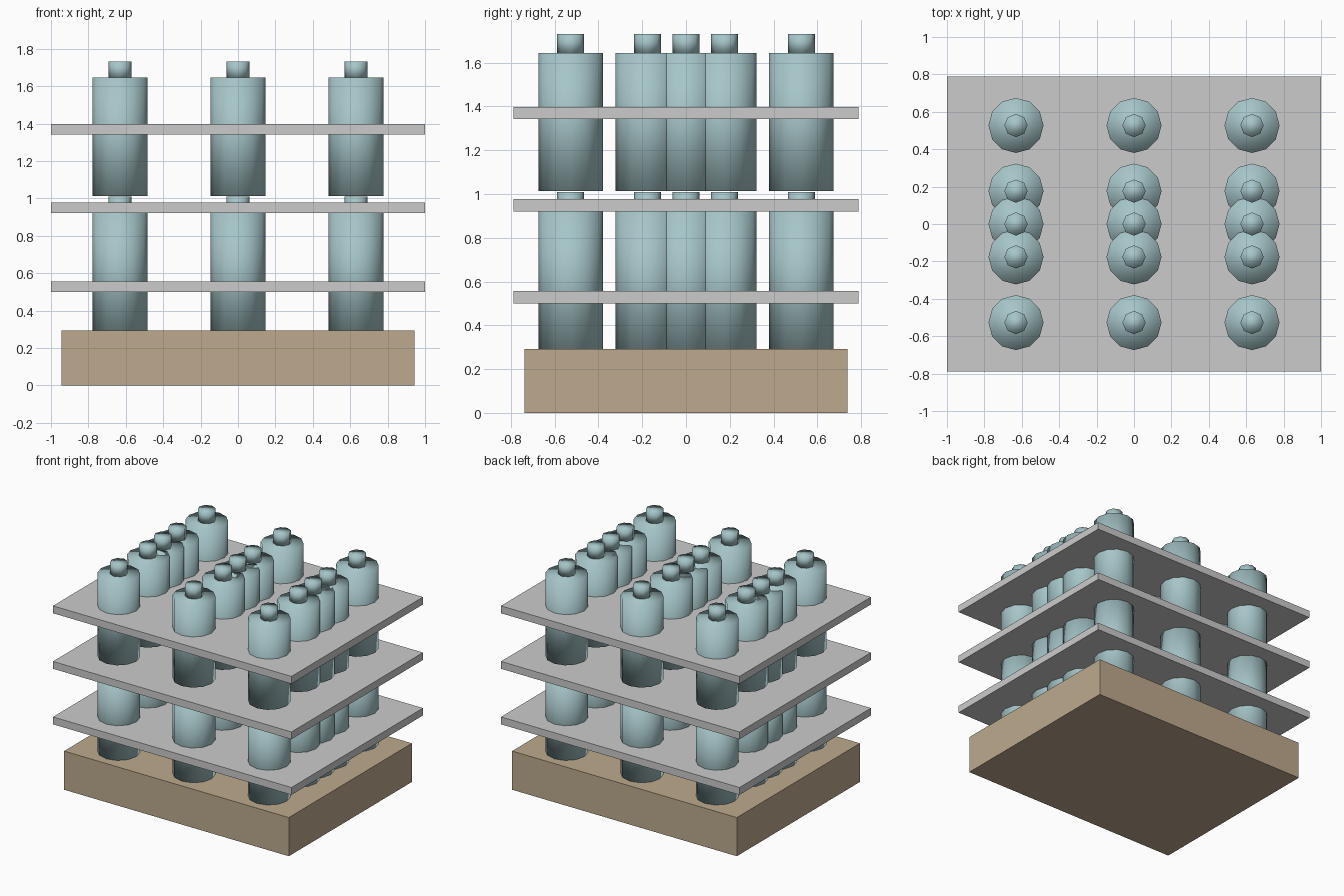
import bpy

if "Cube" in bpy.data.objects:
    bpy.data.objects.remove(bpy.data.objects["Cube"])


def material(name, color):
    m = bpy.data.materials.new(name)
    m.diffuse_color = (*color, 1)
    m.use_nodes = True
    m.node_tree.nodes["Principled BSDF"].inputs["Base Color"].default_value = m.diffuse_color
    return m


glass = material("pale_teal", (0.38, 0.56, 0.58))
wood = material("tan_wood", (0.51, 0.40, 0.27))


def box(name, sx, sy, z0, z1, mat=None):
    bpy.ops.mesh.primitive_cube_add(size=1, location=(0, 0, (z0 + z1) / 2))
    ob = bpy.context.object
    ob.name = name
    ob.scale = (sx, sy, z1 - z0)
    bpy.ops.object.transform_apply(location=False, rotation=False, scale=True)
    if mat:
        ob.data.materials.append(mat)
    return ob


def cylinder(name, sides, radius, x, y, z0, z1):
    bpy.ops.mesh.primitive_cylinder_add(vertices=sides, radius=radius, depth=z1 - z0,
                                        location=(x, y, (z0 + z1) / 2))
    ob = bpy.context.object
    ob.name = name
    # fully smooth, so the caps shade softly like the sides
    bpy.ops.object.shade_smooth()
    ob.data.materials.append(glass)
    return ob


BODY_H, NECK_H = 0.631, 0.086

# Wooden base
box("base", 1.885, 1.474, 0, 0.293, wood)

# Three shelves
for i, z in enumerate((0.50, 0.921, 1.342)):
    box(f"shelf_{i + 1}", 2.0, 1.576, z, z + 0.056)

# Two layers of bottles: three columns by five rows
for layer, z in (("lower", 0.293), ("upper", 1.014)):
    for x in (-0.631, 0, 0.631):
        for y in (-0.527, -0.176, 0, 0.176, 0.527):
            cylinder(f"{layer}_bottle_body", 12, 0.147, x, y, z, z + BODY_H)
            cylinder(f"{layer}_bottle_neck", 8, 0.062, x, y, z + BODY_H, z + BODY_H + NECK_H)
